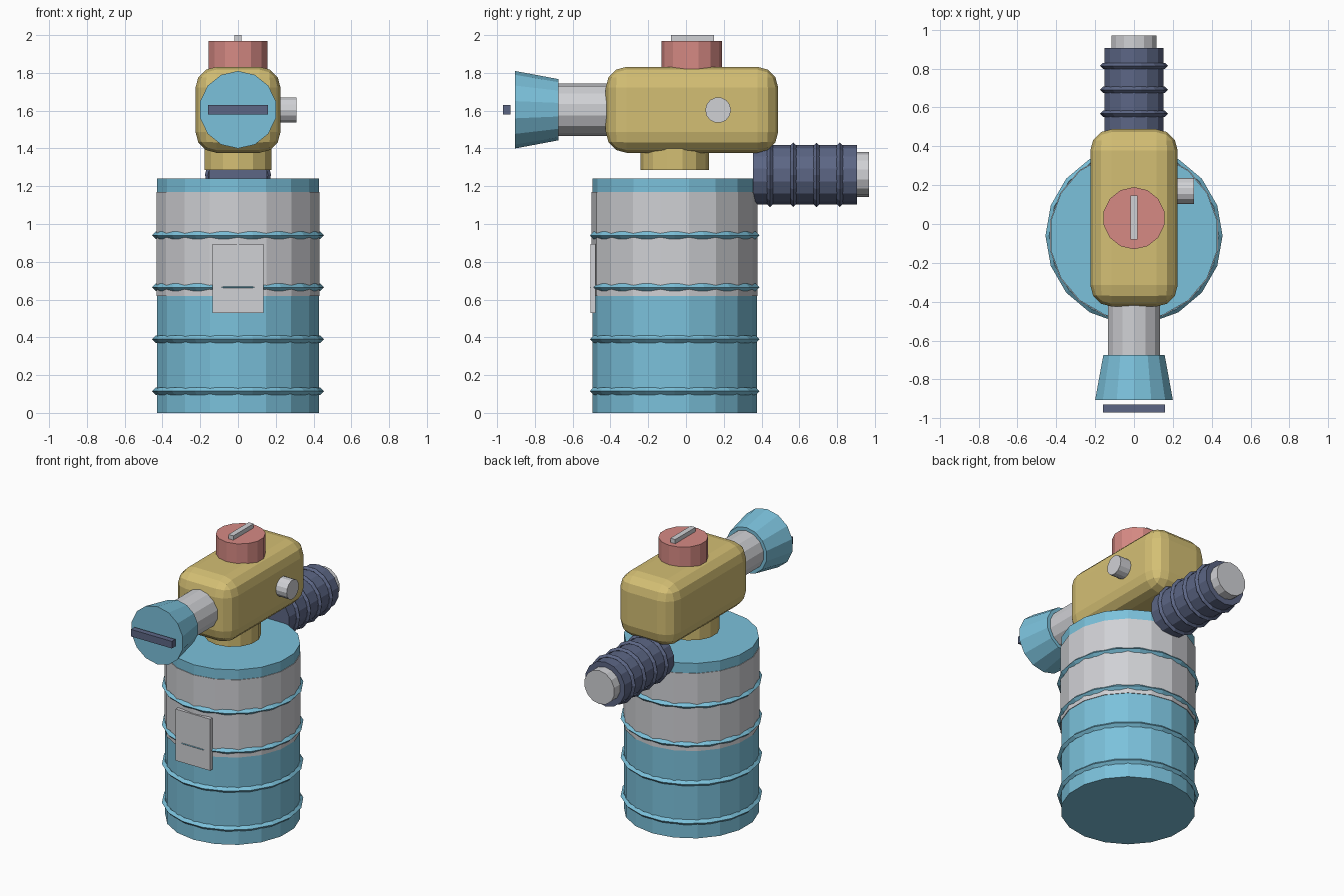
import bpy
import math

if "Cube" in bpy.data.objects:
    bpy.data.objects.remove(bpy.data.objects["Cube"], do_unlink=True)


def make_material(name, srgb):
    linear = [(c / 255 / 12.92 if c < 11 else ((c / 255 + 0.055) / 1.055) ** 2.4) for c in srgb]
    mat = bpy.data.materials.new(name)
    mat.use_nodes = True
    mat.diffuse_color = (*linear, 1)
    mat.node_tree.nodes["Principled BSDF"].inputs["Base Color"].default_value = (*linear, 1)
    return mat


blue = make_material("sky blue", (123, 193, 219))
grey = make_material("light grey", (208, 209, 213))
yellow = make_material("mustard yellow", (212, 191, 116))
red = make_material("dusty red", (214, 138, 132))
navy = make_material("slate navy", (92, 102, 133))

TURN = {"x": (0, math.pi / 2, 0), "y": (math.pi / 2, 0, 0), "z": (0, 0, 0)}


def finish(name, mat):
    obj = bpy.context.object
    obj.name = name
    obj.data.materials.append(mat)
    return obj


def tube(name, mat, axis, centre, start, end, r, r_end=None, sides=14):
    """Cylinder or cone running from start to end along an axis."""
    loc = list(centre)
    loc["xyz".index(axis)] = (start + end) / 2
    # the y turn points the local top towards -y
    low, high = (r, r if r_end is None else r_end)
    if axis == "y":
        low, high = high, low
    bpy.ops.mesh.primitive_cone_add(vertices=sides, radius1=low, radius2=high,
                                    depth=end - start, location=loc, rotation=TURN[axis])
    return finish(name, mat)


def ring(name, mat, axis, centre, r, thick, sides):
    """Ridge with a diamond section."""
    bpy.ops.mesh.primitive_torus_add(major_segments=sides, minor_segments=4, major_radius=r,
                                     minor_radius=thick, location=centre, rotation=TURN[axis])
    return finish(name, mat)


def box(name, mat, low, high):
    bpy.ops.mesh.primitive_cube_add(size=1, location=[(a + b) / 2 for a, b in zip(low, high)])
    obj = finish(name, mat)
    for v in obj.data.vertices:
        v.co = [c * (b - a) for c, a, b in zip(v.co, low, high)]
    return obj


# Barrel with its pale band, ridges and front plate
barrel = (0, -0.06, 0)
tube("barrel", blue, "z", barrel, 0, 1.24, 0.435, sides=18)
tube("barrel_band", grey, "z", barrel, 0.62, 1.17, 0.439, sides=18)
for i in range(4):
    ring(f"barrel_ridge_{i + 1}", blue, "z", (0, -0.06, 0.115 + 0.275 * i), 0.437, 0.019, 18)
box("front_plate", grey, (-0.135, -0.506, 0.53), (0.135, -0.48, 0.895))

# Head on its neck
tube("neck", yellow, "z", barrel, 1.285, 1.45, 0.182)
head = box("head", yellow, (-0.225, -0.425, 1.377), (0.225, 0.488, 1.832))
bevel = head.modifiers.new("rounded edges", "BEVEL")
bevel.width = 0.11
bevel.segments = 3

# Cap with a grip
tube("cap", red, "z", (0, 0.03, 0), 1.80, 1.97, 0.16)
box("cap_grip", grey, (-0.019, -0.08, 1.96), (0.019, 0.148, 2.0))

# Side knob
tube("side_knob", grey, "x", (0, 0.17, 1.603), 0.19, 0.31, 0.068)

# Front nozzle, flared mouth and slot bar
axis_point = (0, 0, 1.605)
tube("nozzle", grey, "y", axis_point, -0.69, -0.40, 0.138)
tube("nozzle_mouth", blue, "y", axis_point, -0.905, -0.675, 0.205, 0.162)
box("slot_bar", navy, (-0.16, -0.97, 1.58), (0.16, -0.93, 1.63))

# Rear hose with ridges and end plug
tube("rear_hose", navy, "y", (0, 0, 1.26), 0.355, 0.905, 0.157)
for i in range(4):
    ring(f"hose_ridge_{i + 1}", navy, "y", (0, 0.445 + 0.123 * i, 1.26), 0.159, 0.016, 14)
tube("hose_plug", grey, "y", (0, 0, 1.262), 0.88, 0.97, 0.119)
